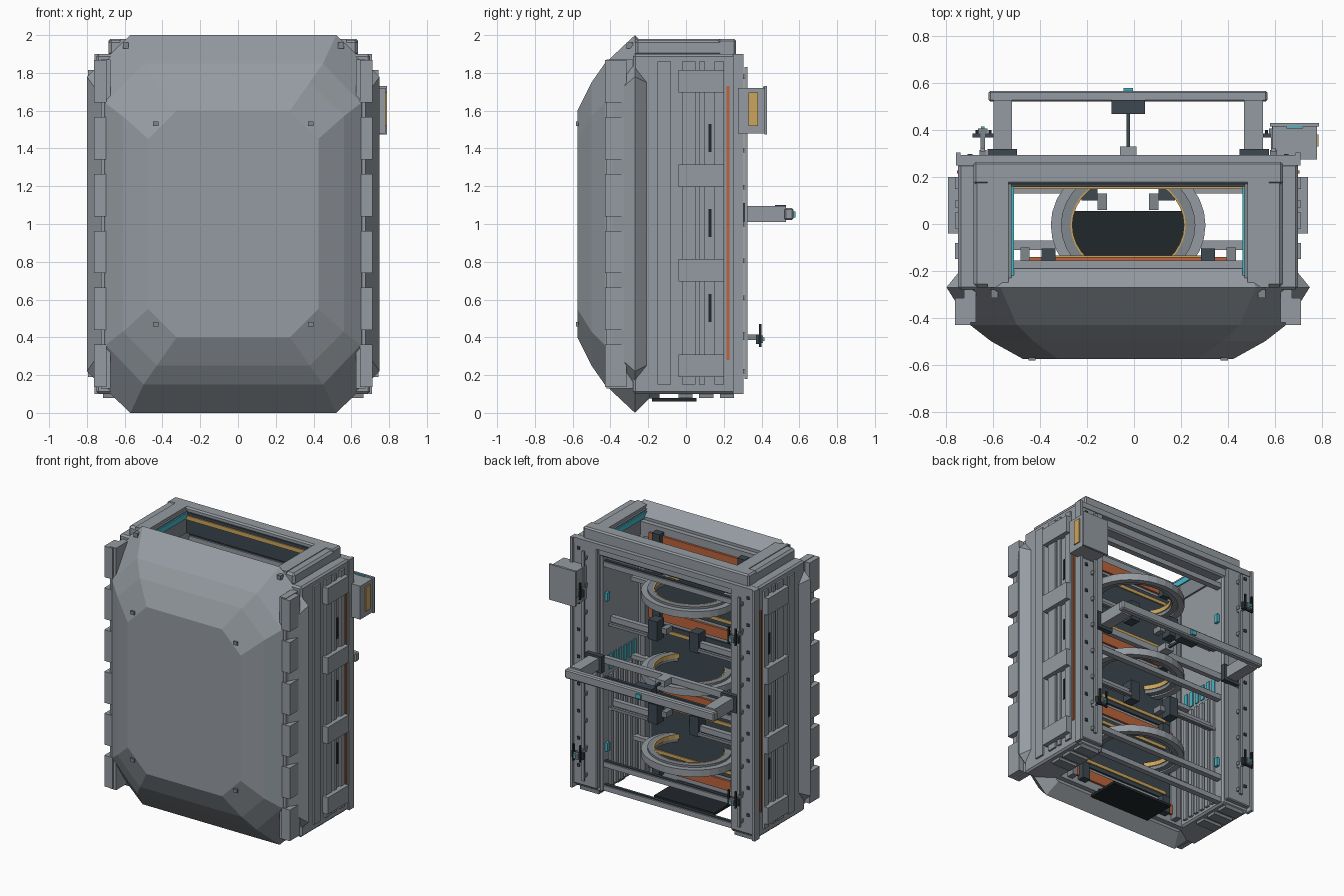
import bpy, bmesh, math

CX = -0.025  # centre line of the symmetric structure


def material(name, rgb):
    m = bpy.data.materials.new(name)
    m.diffuse_color = (*rgb, 1)
    return m


GREY = material("panel grey", (0.30, 0.33, 0.36))
MID = material("frame grey", (0.22, 0.245, 0.27))
DARK = material("dark slate", (0.045, 0.065, 0.08))
BLACK = material("near black", (0.015, 0.02, 0.024))
ORANGE = material("orange", (0.50, 0.13, 0.045))
YELLOW = material("amber", (0.60, 0.38, 0.11))
TEAL = material("teal", (0.06, 0.48, 0.58))


def mesh_object(name, verts, faces, mat):
    me = bpy.data.meshes.new(name)
    me.from_pydata(verts, [], faces)
    bm = bmesh.new()
    bm.from_mesh(me)
    bmesh.ops.recalc_face_normals(bm, faces=bm.faces)
    bm.to_mesh(me)
    bm.free()
    me.materials.append(mat)
    ob = bpy.data.objects.new(name, me)
    bpy.context.collection.objects.link(ob)
    return ob


def loft(name, rings, mat):
    """Closed solid through a list of rings with equal point counts."""
    n = len(rings[0])
    verts = [p for r in rings for p in r]
    faces = [(k * n + i, k * n + (i + 1) % n, (k + 1) * n + (i + 1) % n, (k + 1) * n + i)
             for k in range(len(rings) - 1) for i in range(n)]
    faces += [tuple(range(n)), tuple(range(len(verts) - n, len(verts)))]
    return mesh_object(name, verts, faces, mat)


def box(name, x, y, z, mat, bevel=0):
    """Box from (min, max) ranges; x is measured from the centre line."""
    rings = [[(CX + x[0], y[0], h), (CX + x[1], y[0], h),
              (CX + x[1], y[1], h), (CX + x[0], y[1], h)] for h in z]
    ob = loft(name, rings, mat)
    if bevel:
        b = ob.modifiers.new("bevel", 'BEVEL')
        b.width, b.segments = bevel, 1
    return ob


def pair(name, x, y, z, mat, bevel=0):
    box(name + "_right", x, y, z, mat, bevel)
    box(name + "_left", (-x[1], -x[0]), y, z, mat, bevel)


def octagon(y, hx, hz, cx, cz):
    """Chamfered rectangle standing in the xz plane."""
    pts = [(hx, hz - cz), (hx - cx, hz), (cx - hx, hz), (-hx, hz - cz),
           (-hx, cz - hz), (cx - hx, -hz), (hx - cx, -hz), (hx, cz - hz)]
    return [(CX + a, y, 1 + b) for a, b in pts]


# Faceted front shell
loft("front_shell", [octagon(-0.19, 0.71, 0.92, 0.20, 0.18),
                     octagon(-0.27, 0.775, 1.0, 0.23, 0.22),
                     octagon(-0.43, 0.675, 0.85, 0.20, 0.21),
                     octagon(-0.50, 0.585, 0.75, 0.18, 0.18),
                     octagon(-0.575, 0.45, 0.60, 0.15, 0.15)], GREY)
for s in (-1, 1):
    for z in (0.47, 1.53):
        box("shell_clip", (s * 0.41 - 0.015, s * 0.41 + 0.015), (-0.583, -0.57), (z - 0.012, z + 0.012), MID)
    box("shell_top_clip", (s * 0.57 - 0.015, s * 0.57 + 0.015), (-0.315, -0.28), (1.93, 1.96), MID)

# Side columns with stepped tops and feet
pair("side_column", (0.51, 0.725), (-0.28, 0.26), (0.10, 1.90), GREY, 0.012)
pair("column_cap", (0.53, 0.66), (-0.27, 0.26), (1.89, 1.975), GREY, 0.015)
pair("front_flange", (0.65, 0.70), (-0.42, -0.24), (0.13, 1.87), GREY)
pair("back_plate", (0.53, 0.72), (0.25, 0.29), (0.13, 1.88), GREY, 0.006)
pair("back_rail", (0.61, 0.63), (0.31, 0.325), (0.18, 1.83), GREY)
pair("outer_rail", (0.715, 0.735), (0.25, 0.305), (0.10, 1.90), GREY)
for i in range(9):
    z = 0.22 + i * 0.195
    pair("rail_standoff", (0.605, 0.635), (0.28, 0.315), (z - 0.012, z + 0.012), MID)
    pair("plate_bolt", (0.665, 0.685), (0.285, 0.298), (z + 0.04, z + 0.06), DARK)

# Six bumper blocks down each front edge
for i in range(6):
    z = 0.25 + i * 0.301
    pair("bumper_block", (0.672, 0.738), (-0.43, -0.315), (z - 0.112, z + 0.112), GREY)

# Outer side panels: ribs, clamp bands, slots and accent strip
for y0, y1 in ((-0.15, -0.08), (-0.02, 0.05), (0.07, 0.10), (0.15, 0.20)):
    pair("side_rib", (0.72, 0.738), (y0, y1), (0.15, 1.86), GREY)
for z in (0.25, 0.755, 1.255, 1.755):
    pair("side_band", (0.72, 0.768), (-0.04, 0.20), (z - 0.06, z + 0.06), GREY)
for z in (0.555, 1.005, 1.455):
    pair("side_slot", (0.722, 0.730), (0.12, 0.134), (z - 0.075, z + 0.075), BLACK)
pair("side_accent", (0.722, 0.731), (0.215, 0.229), (0.28, 1.73), ORANGE)

# Open top frame and its coloured seals
box("top_back_beam", (-0.66, 0.66), (0.17, 0.265), (1.80, 1.98), GREY, 0.01)
box("top_back_lip", (-0.735, 0.735), (0.25, 0.295), (1.86, 1.90), GREY)
pair("top_side_beam", (0.51, 0.60), (-0.27, 0.20), (1.80, 1.98), GREY)
box("top_back_seal", (-0.50, 0.50), (0.150, 0.158), (1.90, 1.93), YELLOW)
box("top_back_liner", (-0.51, 0.51), (0.158, 0.175), (1.80, 1.95), DARK)
pair("top_side_seal", (0.488, 0.497), (-0.22, 0.16), (1.91, 1.95), TEAL)
pair("top_seal_backing", (0.497, 0.512), (-0.24, 0.17), (1.80, 1.96), MID)

# Inner front wall with dark screens and coloured trims
box("inner_wall", (-0.53, 0.53), (-0.27, -0.155), (0.10, 1.90), GREY)
box("ledge_seal", (-0.50, 0.50), (-0.229, -0.223), (1.899, 1.904), YELLOW)
for i, z in enumerate((0.46, 1.0, 1.54)):
    box("screen", (-0.40, 0.40), (-0.157, -0.142), (z - 0.21, z + 0.21), DARK)
    for d in (-0.17, 0.17):
        box("screen_trim", (-0.36, 0.36), (-0.143, -0.134), (z + d - 0.012, z + d + 0.012), YELLOW)
for z in (0.19, 0.73, 1.27, 1.81):
    box("wall_accent", (-0.42, 0.42), (-0.157, -0.140), (z - 0.035, z + 0.035), ORANGE)
    pair("wall_gusset", (0.31, 0.37), (-0.157, -0.105), (z - 0.06, z + 0.06), DARK)
pair("wall_rail", (0.42, 0.46), (-0.157, -0.10), (0.12, 1.80), MID)


# Three body rings with a dark groove and an amber inner edge
def hoop(name, r0, r1, z0, z1, mat, n=32):
    verts, faces = [], []
    for i in range(n):
        c, s = math.cos(2 * math.pi * i / n), math.sin(2 * math.pi * i / n)
        for r, z in ((r0, z0), (r1, z0), (r1, z1), (r0, z1)):
            verts.append((CX + r * c, 0.015 + r * 0.87 * s - 0.02, z))
        a, b = 4 * i, 4 * ((i + 1) % n)
        faces += [(a + k, b + k, b + (k + 1) % 4, a + (k + 1) % 4) for k in range(4)]
    mesh_object(name, verts, faces, mat)


for z in (0.42, 1.0, 1.56):
    hoop("ring_outer", 0.285, 0.33, z - 0.03, z + 0.02, GREY)
    hoop("ring_inner", 0.245, 0.287, z - 0.02, z + 0.035, MID)
    hoop("ring_edge", 0.238, 0.246, z + 0.005, z + 0.037, YELLOW)
    pair("ring_bracket", (0.31, 0.52), (-0.11, -0.07), (z - 0.06, z - 0.03), GREY)

# Articulated arms with motor blocks
for z in (0.72, 1.32):
    pair("arm_beam", (0.17, 0.52), (0.13, 0.165), (z - 0.025, z + 0.015), GREY)
    pair("arm_rail", (0.20, 0.52), (0.17, 0.19), (z - 0.045, z - 0.025), MID)
    pair("arm_motor", (0.13, 0.20), (0.10, 0.18), (z - 0.06, z + 0.08), DARK)
    pair("arm_tip", (0.09, 0.13), (0.06, 0.13), (z - 0.02, z + 0.02), MID)

# Horizontal bars across the back opening
for z in (0.13, 0.30, 0.90, 1.74):
    box("cross_bar", (-0.53, 0.53), (0.205, 0.245), (z - 0.018, z + 0.018), GREY)
    box("cross_bar_track", (-0.53, 0.53), (0.215, 0.235), (z + 0.017, z + 0.026), DARK)

# Inner side ribs, vents and indicator lights
for i in range(6):
    y = -0.12 + i * 0.055
    pair("inner_rib", (0.492, 0.512), (y, y + 0.03), (0.13, 0.93), GREY)
    pair("inner_vent", (0.503, 0.511), (y, y + 0.03), (0.96, 1.07), TEAL)
for z in (0.42, 1.50):
    pair("indicator", (0.49, 0.512), (0.20, 0.23), (z - 0.03, z + 0.03), TEAL)

# Rear gantry
pair("gantry_base", (0.475, 0.60), (0.285, 0.32), (0.99, 1.11), DARK)
pair("gantry_arm", (0.495, 0.575), (0.30, 0.53), (1.01, 1.095), GREY)
box("gantry_bar", (-0.595, 0.595), (0.522, 0.568), (1.02, 1.085), GREY, 0.008)
box("gantry_carriage", (-0.072, 0.072), (0.47, 0.53), (1.01, 1.10), DARK)
box("gantry_rod", (-0.007, 0.007), (0.32, 0.48), (1.045, 1.06), DARK)
box("gantry_foot", (-0.035, 0.035), (0.22, 0.33), (1.03, 1.075), GREY)
box("gantry_cross_bar", (-0.53, 0.53), (0.215, 0.25), (1.03, 1.075), GREY)
box("gantry_light", (-0.02, 0.02), (0.567, 0.58), (1.035, 1.065), TEAL)

# Latches on the back of the columns
for z in (0.40, 1.57):
    pair("latch_stem", (0.61, 0.63), (0.29, 0.39), (z - 0.015, z + 0.015), MID)
    pair("latch_plate", (0.575, 0.665), (0.37, 0.387), (z - 0.035, z + 0.015), DARK)
    pair("latch_knob", (0.60, 0.64), (0.387, 0.408), (z - 0.03, z + 0.01), MID)
    pair("latch_light", (0.613, 0.627), (0.406, 0.415), (z - 0.02, z), TEAL)
    for u in (0.59, 0.645):
        pair("latch_pin", (u - 0.006, u + 0.006), (0.387, 0.40), (z - 0.05, z + 0.07), BLACK)

# Control box on the right rear
box("control_box", (0.615, 0.805), (0.275, 0.42), (1.48, 1.72), GREY)
box("control_lid", (0.605, 0.815), (0.415, 0.43), (1.475, 1.73), GREY)
box("control_display", (0.804, 0.813), (0.33, 0.382), (1.52, 1.695), YELLOW)
box("control_light", (0.675, 0.745), (0.408, 0.416), (1.72, 1.728), TEAL)

# Floor plate, its supports and column feet
box("floor_plate", (-0.24, 0.24), (-0.18, 0.055), (0.06, 0.078), BLACK)
box("floor_plate_mount", (-0.20, 0.20), (-0.20, -0.14), (0.075, 0.12), DARK)
for y0 in (-0.04, 0.07, 0.18):
    pair("foot", (0.54, 0.69), (y0, y0 + 0.075), (0.08, 0.11), MID)
